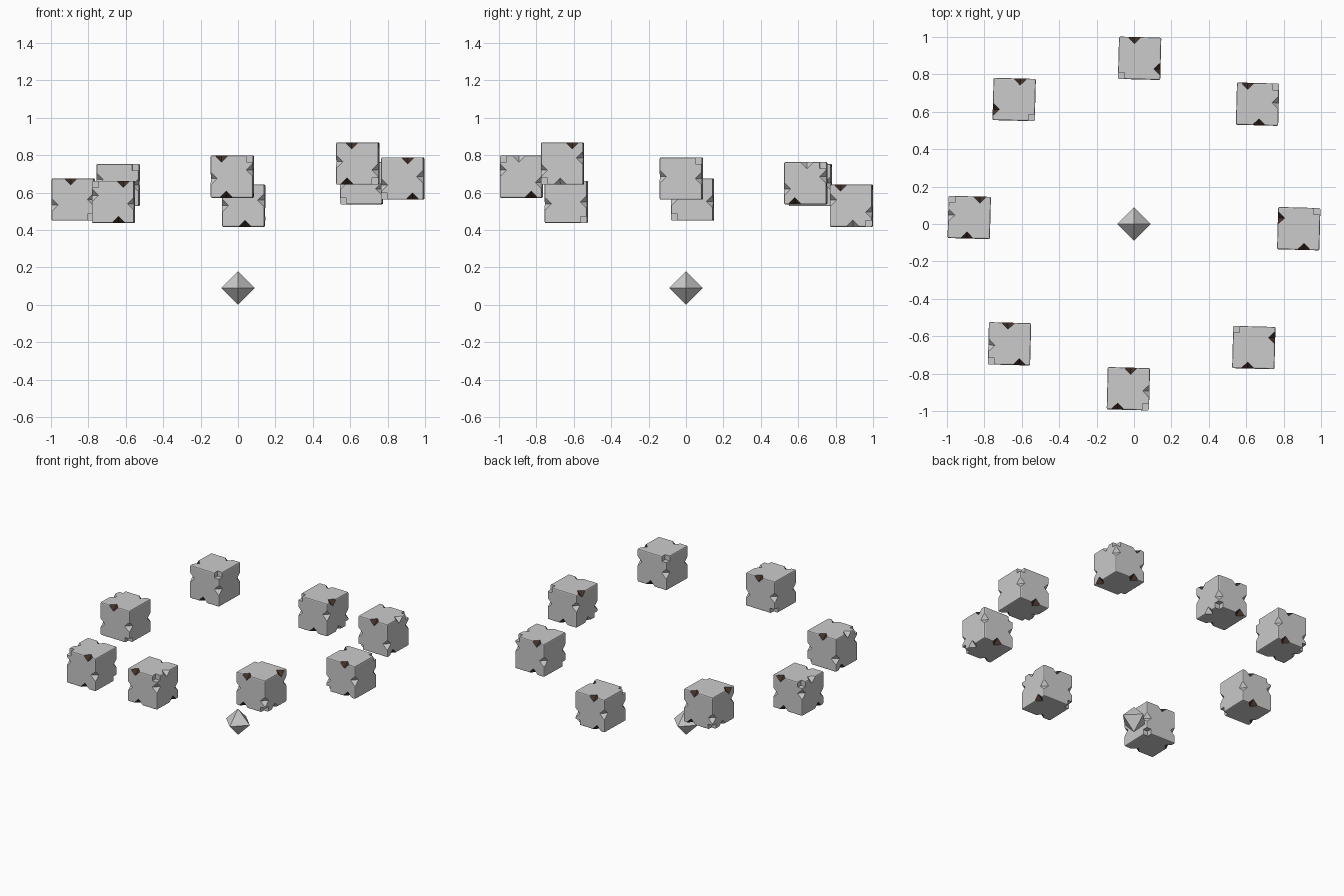
import bpy, bmesh
from math import radians
from mathutils import Matrix, Vector

if "Cube" in bpy.data.objects:
    bpy.data.objects.remove(bpy.data.objects["Cube"])


def make_material(name, color):
    mat = bpy.data.materials.new(name)
    mat.use_nodes = True
    mat.diffuse_color = (*color, 1)
    mat.node_tree.nodes["Principled BSDF"].inputs["Base Color"].default_value = (*color, 1)
    return mat


STONE = make_material("stone_grey", (0.6, 0.6, 0.6))
EARTH = make_material("dark_earth", (0.06, 0.035, 0.025))


def add_object(name, bm):
    mesh = bpy.data.meshes.new(name)
    bm.to_mesh(mesh)
    bm.free()
    mesh.materials.append(STONE)
    mesh.materials.append(EARTH)
    obj = bpy.data.objects.new(name, mesh)
    bpy.context.collection.objects.link(obj)
    return obj


def octahedron(bm, center, radius):
    tips = [bm.verts.new(Vector(center) + Vector(d) * radius)
            for d in ((1, 0, 0), (0, 1, 0), (-1, 0, 0), (0, -1, 0), (0, 0, 1), (0, 0, -1))]
    top, bottom = tips[4], tips[5]
    for i in range(4):
        a, b = tips[i], tips[(i + 1) % 4]
        bm.faces.new((a, b, top))
        bm.faces.new((b, a, bottom))


H = 0.113       # half side of a block
CHIP = 0.036    # reach of an edge chip

# Edge chips: position on the block, and whether the inside shows earth
chips = [
    ((-0.03, H, H), True), ((H, -0.055, H), True),
    ((-0.055, H, -H), True), ((0.01, -H, -H), True), ((H, 0.01, -H), False),
    ((H, H, -0.035), False), ((-H, H, 0.01), False),
    ((H, -H, 0.03), False), ((-H, -H, 0), False),
]
corners = [(-H, -H, H), (H, H, -H)]

# Block with softened edges
bm = bmesh.new()
bmesh.ops.create_cube(bm, size=2 * H)
bmesh.ops.bevel(bm, geom=bm.edges[:], offset=0.007, segments=2, profile=0.5, affect='EDGES')
block = add_object("block_base", bm)

# Cutter for the chips and the broken corners
bm = bmesh.new()
for center, _ in chips:
    octahedron(bm, center, CHIP)
for c in corners:
    bmesh.ops.create_cube(bm, size=0.07, matrix=Matrix.Translation(c))
cutter = add_object("chip_cutter", bm)
cutter.hide_render = True

mod = block.modifiers.new("chips", 'BOOLEAN')
mod.operation = 'DIFFERENCE'
mod.solver = 'EXACT'
mod.object = cutter
bpy.context.view_layer.update()
chipped = bpy.data.meshes.new_from_object(
    block.evaluated_get(bpy.context.evaluated_depsgraph_get()))
for obj in (block, cutter):
    bpy.data.objects.remove(obj)

# Earth colour on the slanted faces inside the earthy chips
for p in chipped.polygons:
    slanted = min(abs(n) for n in p.normal) > 0.5
    near = any(earth and (p.center - Vector(c)).length < CHIP for c, earth in chips)
    p.material_index = int(slanted and near)

# Ring of floating blocks: centre and mirroring of each
ring = {
    "back": ((0.03, 0.885, 0.53), (1, 1, 1)),
    "back_left": ((0.66, 0.64, 0.65), (1, 1, -1)),
    "left": ((0.88, -0.025, 0.675), (-1, -1, 1)),
    "front_left": ((0.64, -0.66, 0.755), (1, -1, 1)),
    "front": ((-0.03, -0.88, 0.685), (1, -1, -1)),
    "front_right": ((-0.665, -0.64, 0.55), (-1, -1, -1)),
    "right": ((-0.88, 0.035, 0.5625), (-1, 1, -1)),
    "back_right": ((-0.64, 0.665, 0.64), (-1, 1, 1)),
}
for name, (center, signs) in ring.items():
    bm = bmesh.new()
    bm.from_mesh(chipped)
    flip = Matrix.Diagonal((*signs, 1))
    bm.transform(Matrix.Translation(center) @ Matrix.Rotation(radians(-1.5), 4, 'Z') @ flip)
    if signs[0] * signs[1] * signs[2] < 0:
        bmesh.ops.reverse_faces(bm, faces=bm.faces[:])
    add_object(name + "_block", bm)
bpy.data.meshes.remove(chipped)

# Small crystal in the middle
bm = bmesh.new()
octahedron(bm, (0, 0, 0.09), 0.09)
add_object("centre_crystal", bm)
